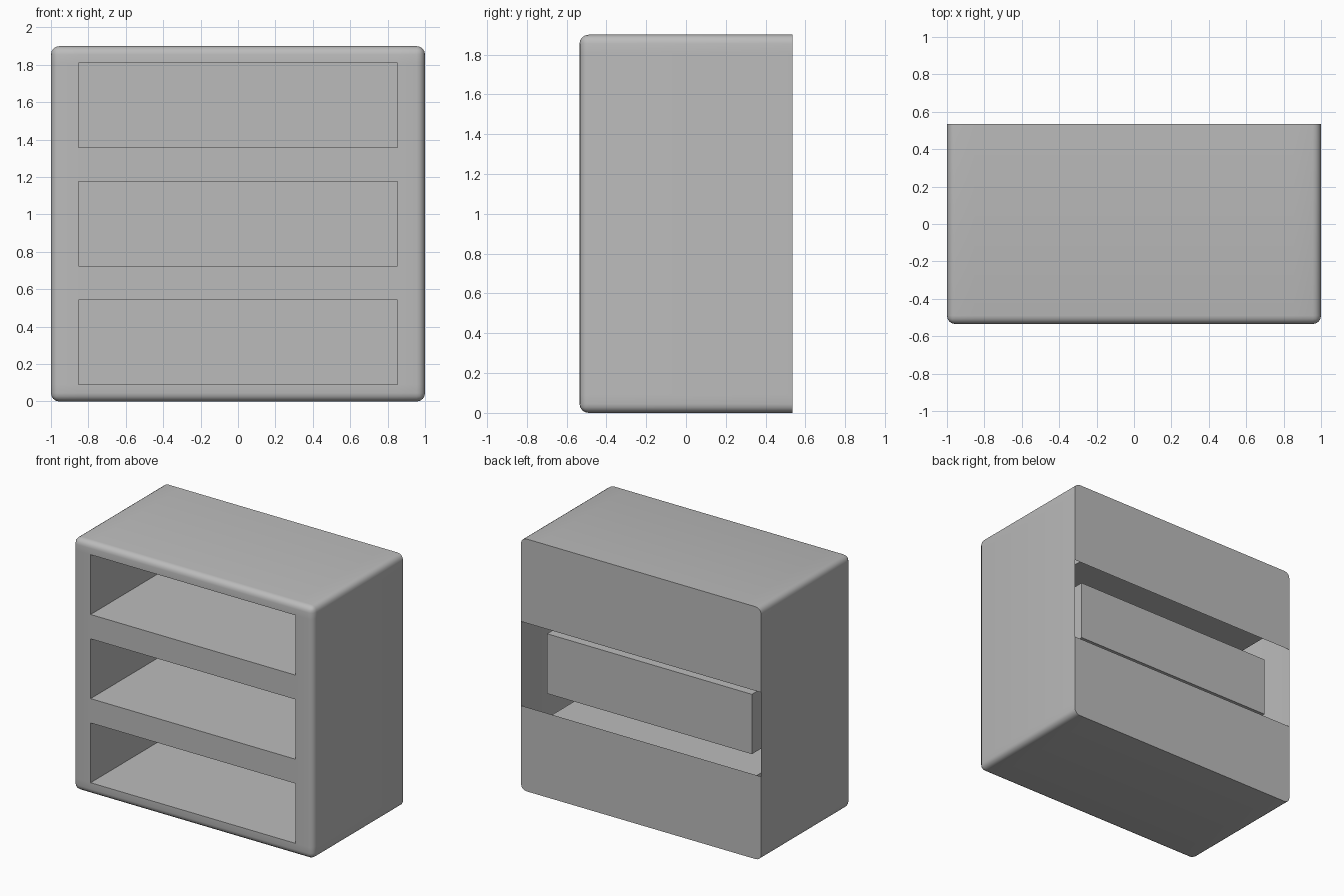
import bpy, bmesh
from mathutils import Vector

cube = bpy.data.objects.get("Cube")
if cube:
    bpy.data.objects.remove(cube, do_unlink=True)

W, D, H = 1.0, 0.535, 1.9          # half width, half depth, height
POCKET_X, POCKET_BACK = 0.853, 0.435
TIER = H / 3
MARGIN = 0.0915

grey = bpy.data.materials.new("plain grey")
grey.use_nodes = True
colour = (0.5, 0.5, 0.5, 1)
grey.diffuse_color = colour
grey.node_tree.nodes["Principled BSDF"].inputs["Base Color"].default_value = colour

# Outer shell, rounded everywhere except around the back
bm = bmesh.new()
bmesh.ops.create_cube(bm, size=1)
for v in bm.verts:
    v.co = Vector((v.co.x * 2 * W, v.co.y * 2 * D, (v.co.z + 0.5) * H))
rounded = [e for e in bm.edges if any(v.co.y < 0 for v in e.verts)]
bmesh.ops.bevel(bm, geom=rounded, offset=0.045, segments=4, profile=0.5, affect='EDGES')


def cut(point, normal):
    bmesh.ops.bisect_plane(bm, geom=bm.verts[:] + bm.edges[:] + bm.faces[:],
                           plane_co=point, plane_no=normal, dist=1e-5)


# Cut lines for the compartments and the tiers
for x in (-POCKET_X, POCKET_X):
    cut((x, 0, 0), (1, 0, 0))
for i in range(3):
    for z in (i * TIER + MARGIN, (i + 1) * TIER - MARGIN):
        cut((0, 0, z), (0, 0, 1))
for i in (1, 2):
    cut((0, 0, i * TIER), (0, 0, 1))

# The middle tier has no back panel
gap = [f for f in bm.faces if f.normal.y > 0.9
       and TIER < f.calc_center_median().z < 2 * TIER]
bmesh.ops.delete(bm, geom=gap, context='FACES')

# Compartments pushed in from the front
openings = []
for f in bm.faces:
    c = f.calc_center_median()
    if f.normal.y < -0.99 and abs(c.x) < 0.1 and MARGIN < c.z % TIER < TIER - MARGIN:
        openings.append(f)
pushed = bmesh.ops.extrude_face_region(bm, geom=openings)["geom"]
for v in pushed:
    if isinstance(v, bmesh.types.BMVert):
        v.co.y = POCKET_BACK
bmesh.ops.delete(bm, geom=[f for f in openings if f.is_valid], context='FACES')

mesh = bpy.data.meshes.new("shelf_cabinet")
bm.to_mesh(mesh)
bm.free()
mesh.materials.append(grey)
cabinet = bpy.data.objects.new("shelf_cabinet", mesh)
bpy.context.collection.objects.link(cabinet)

bpy.context.view_layer.objects.active = cabinet
cabinet.select_set(True)
bpy.ops.object.shade_smooth_by_angle(angle=0.6)
